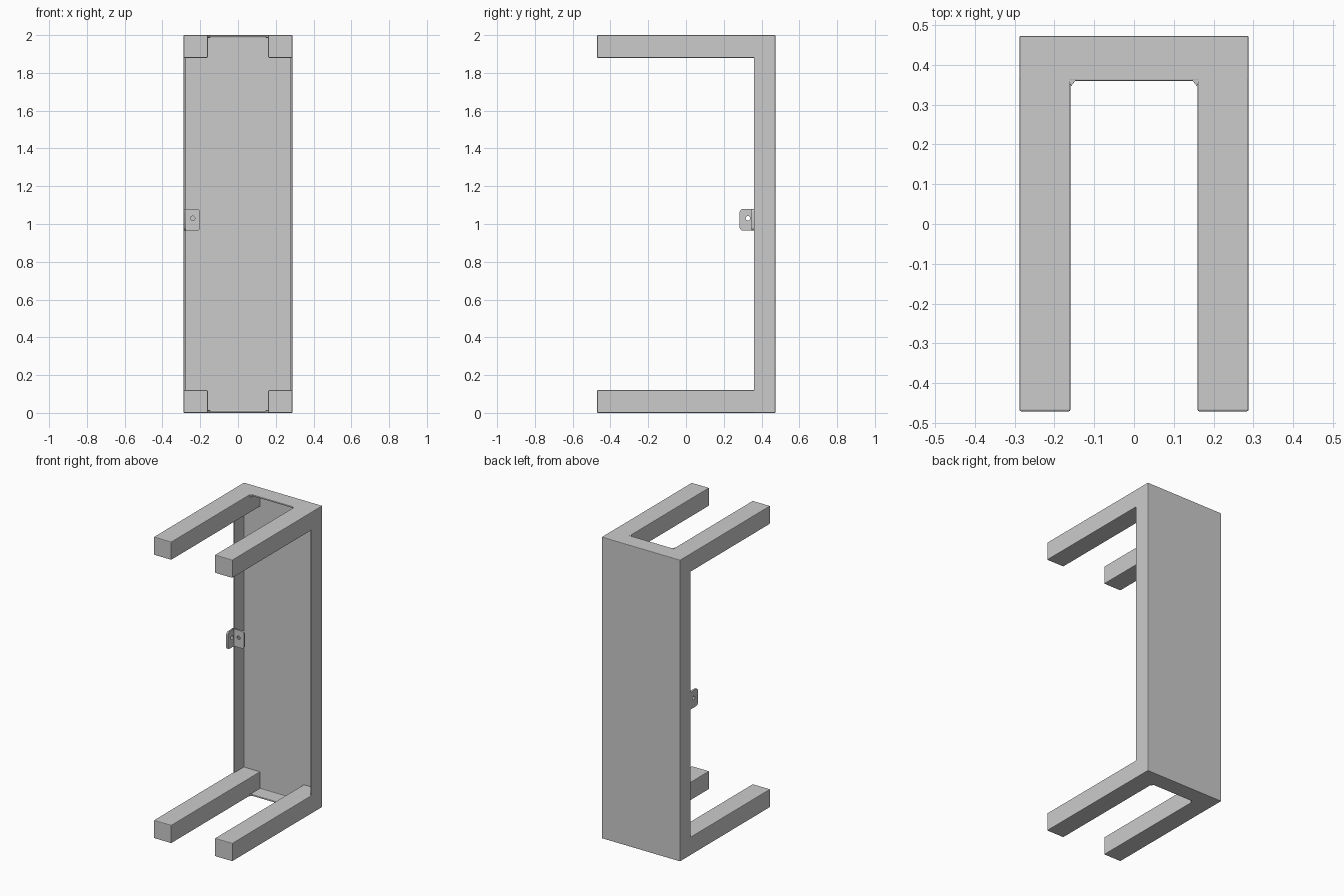
import bpy, bmesh, math
from mathutils import Matrix, Vector

if "Cube" in bpy.data.objects:
    bpy.data.objects.remove(bpy.data.objects["Cube"])

HALF_W, BACK, FRONT, RIM = 0.288, 0.473, -0.471, 0.36
WALL = 0.014


def finish(name, bm, bevel):
    bmesh.ops.recalc_face_normals(bm, faces=bm.faces)
    me = bpy.data.meshes.new(name)
    bm.to_mesh(me)
    bm.free()
    ob = bpy.data.objects.new(name, me)
    bpy.context.collection.objects.link(ob)
    mod = ob.modifiers.new("edge_round", 'BEVEL')
    mod.width, mod.segments, mod.limit_method = bevel, 2, 'ANGLE'
    return ob


def box_bm(lo, hi):
    lo, hi = Vector(lo), Vector(hi)
    bm = bmesh.new()
    mat = Matrix.Translation((lo + hi) / 2) @ Matrix.Diagonal((*(hi - lo), 1))
    bmesh.ops.create_cube(bm, size=1, matrix=mat)
    return bm


def front_face(bm):
    bm.normal_update()
    return min(bm.faces, key=lambda f: f.calc_center_median().y)


# Shallow tray: back panel with four thin side walls
bm = box_bm((-HALF_W, RIM, 0), (HALF_W, BACK, 2))
face = front_face(bm)
bmesh.ops.inset_region(bm, faces=[face], thickness=WALL)
floor = bmesh.ops.extrude_face_region(bm, geom=[face])
verts = [v for v in floor['geom'] if isinstance(v, bmesh.types.BMVert)]
bmesh.ops.translate(bm, verts=verts, vec=(0, BACK - RIM - WALL, 0))
bmesh.ops.delete(bm, geom=[face], context='FACES_ONLY')
finish("back_tray", bm, 0.003)

# Four square arms, rooted in the tray corners
for side, sx in (("left", -1), ("right", 1)):
    for level, z in (("lower", 0.0), ("upper", 1.88)):
        xs = sorted((sx * 0.16, sx * HALF_W))
        bm = box_bm((xs[0], FRONT, z), (xs[1], BACK - 0.008, z + 0.12))
        finish(f"{level}_{side}_arm", bm, 0.004)

# Small triangular gussets softening the arm-to-rim corners
for side, sx in (("left", -1), ("right", 1)):
    for level, z0, z1 in (("lower", 0.0, WALL), ("upper", 2 - WALL, 2.0)):
        bm = bmesh.new()
        tri = [(0.158, RIM - 0.013), (0.146, RIM + 0.002), (0.165, RIM + 0.002)]
        f = bm.faces.new([bm.verts.new((sx * x, y, z0)) for x, y in tri])
        ext = bmesh.ops.extrude_face_region(bm, geom=[f])
        bmesh.ops.translate(bm, vec=(0, 0, z1 - z0),
                            verts=[g for g in ext['geom'] if isinstance(g, bmesh.types.BMVert)])
        finish(f"{level}_{side}_gusset", bm, 0.0005)


def bracket_plate(name, width, height, hole, matrix):
    """Flat plate with its outer corners rounded and a round hole."""
    r = 0.018
    pts = [(0, 0)]
    for cx, cy, start in ((width - r, r, -90), (width - r, height - r, 0)):
        for i in range(6):
            a = math.radians(start + 18 * i)
            pts.append((cx + r * math.cos(a), cy + r * math.sin(a)))
    pts.append((0, height))
    ring = [(hole[0] + 0.012 * math.cos(i * math.tau / 20),
             hole[1] + 0.012 * math.sin(i * math.tau / 20)) for i in range(20)]
    cu = bpy.data.curves.new(name, 'CURVE')
    cu.dimensions, cu.fill_mode, cu.extrude = '2D', 'BOTH', 0.006
    for loop in (pts, ring):
        sp = cu.splines.new('POLY')
        sp.points.add(len(loop) - 1)
        for p, (x, y) in zip(sp.points, loop):
            p.co = (x, y, 0, 1)
        sp.use_cyclic_u = True
    ob = bpy.data.objects.new(name, cu)
    bpy.context.collection.objects.link(ob)
    ob.matrix_world = matrix
    bpy.ops.object.select_all(action='DESELECT')
    ob.select_set(True)
    bpy.context.view_layer.objects.active = ob
    bpy.ops.object.convert(target='MESH')


# L-shaped latch bracket on the left wall: one plate across, one forward
upright = Matrix.Rotation(math.pi / 2, 4, 'X')
bracket_plate("bracket_cross_plate", 0.085, 0.115, (0.045, 0.065),
              Matrix.Translation((-0.285, 0.354, 0.965)) @ upright)
bracket_plate("bracket_side_plate", 0.078, 0.115, (0.034, 0.065),
              Matrix.Translation((-0.280, 0.362, 0.965))
              @ Matrix.Rotation(-math.pi / 2, 4, 'Z') @ upright)
